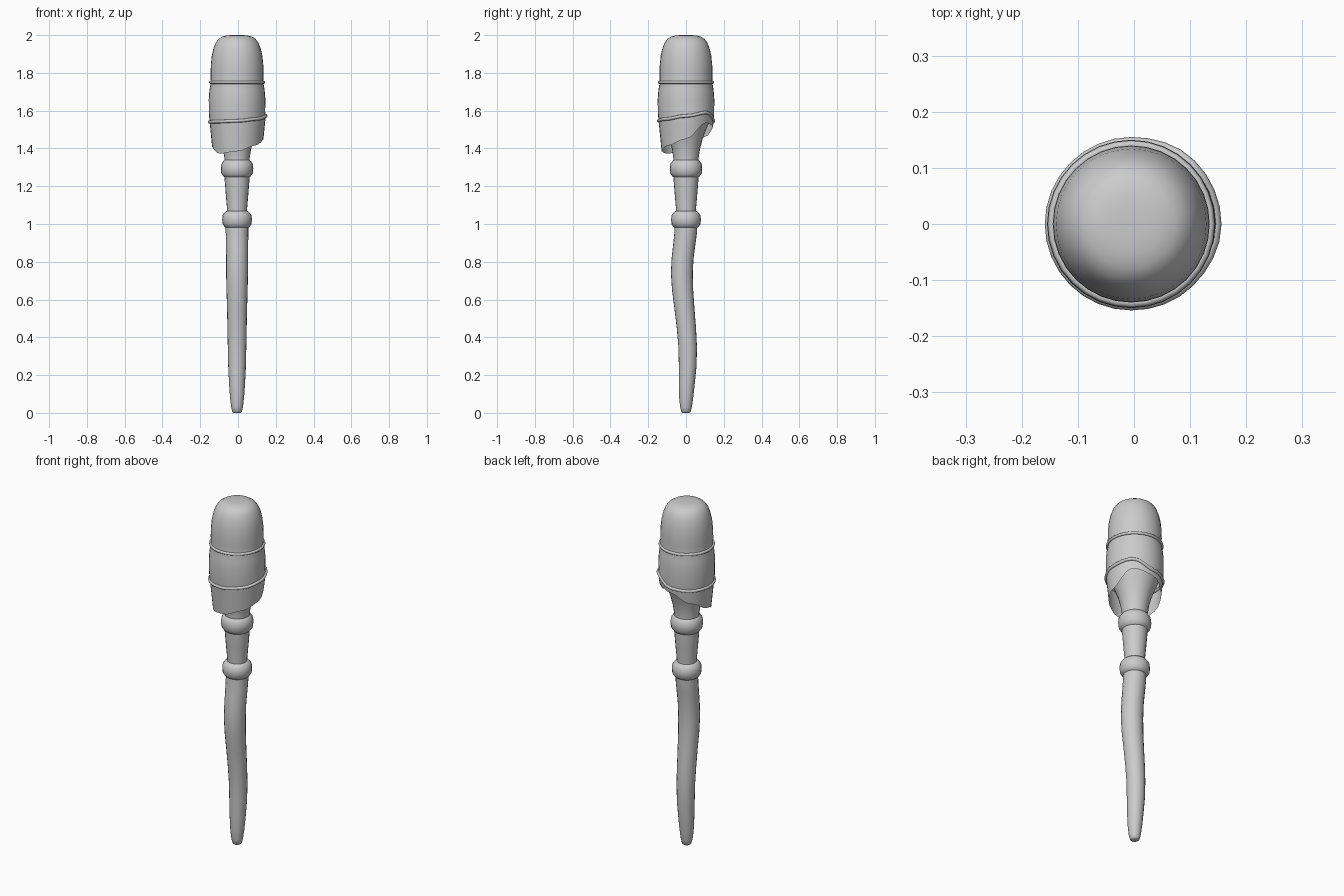
import bpy, bmesh, math

if "Cube" in bpy.data.objects:
    bpy.data.objects.remove(bpy.data.objects["Cube"])

AX = -0.005   # x position of the common axis
N = 20        # sides of every round part


def wave(vals, a):
    """Smooth periodic interpolation of evenly spaced values round the circle."""
    n = len(vals)
    t = (a / (2 * math.pi) * n) % n
    i = int(t) % n
    f = t - int(t)
    f = (1 - math.cos(f * math.pi)) / 2
    return vals[i] * (1 - f) + vals[(i + 1) % n] * f


def loft(name, rows, cap_start=False, cap_end=False, closed=False, n=N):
    """Skin rows; each row is a function angle -> (radius, z, y offset)."""
    bm = bmesh.new()
    rings = []
    for row in rows:
        ring = []
        for k in range(n):
            a = 2 * math.pi * k / n
            r, z, cy = row(a)
            ring.append(bm.verts.new((AX + r * math.cos(a), cy + r * math.sin(a), z)))
        rings.append(ring)
    pairs = list(zip(rings, rings[1:]))
    if closed:
        pairs.append((rings[-1], rings[0]))
    for lo, hi in pairs:
        for k in range(n):
            j = (k + 1) % n
            bm.faces.new((lo[k], lo[j], hi[j], hi[k]))
    if cap_start:
        bm.faces.new(rings[0][::-1])
    if cap_end:
        bm.faces.new(rings[-1])
    if closed:
        bmesh.ops.recalc_face_normals(bm, faces=bm.faces)
    me = bpy.data.meshes.new(name)
    bm.to_mesh(me)
    bm.free()
    ob = bpy.data.objects.new(name, me)
    bpy.context.collection.objects.link(ob)
    bpy.ops.object.select_all(action='DESELECT')
    ob.select_set(True)
    bpy.context.view_layer.objects.active = ob
    bpy.ops.object.shade_smooth_by_angle(angle=math.radians(50))
    return ob


def fixed(z, r, cy=0.0):
    return lambda a: (r, z, cy)


def band(name, radius, height, thick):
    """Cord whose radius and height may vary round the head."""
    rows = []
    for i in range(8):
        t = 2 * math.pi * i / 8
        rows.append(lambda a, t=t: (radius(a) + thick * math.cos(t),
                                    height(a) + thick * math.sin(t), 0))
    return loft(name, rows, closed=True, n=32)


# Curved grip: z, radius, sideways sway
grip = [(0, .018, 0), (.006, .025, 0), (.03, .031, 0), (.08, .037, .001),
        (.15, .042, .004), (.25, .047, .009), (.35, .049, .009),
        (.45, .051, .002), (.55, .053, -.008), (.65, .056, -.018),
        (.74, .058, -.022), (.82, .058, -.018), (.90, .059, -.008),
        (.96, .060, -.001), (1.02, .060, 0)]
loft("grip", [fixed(*p) for p in grip], cap_start=True, cap_end=True)

# Neck that flares up into the head
neck = [(1.02, .052), (1.08, .053), (1.16, .060), (1.25, .067), (1.35, .067),
        (1.40, .075), (1.45, .088), (1.50, .107), (1.55, .127), (1.59, .139)]
loft("neck", [fixed(*p) for p in neck], cap_start=True, cap_end=True)

# Two turned collars
for name, z, r, h in (("lower_collar", 1.023, .079, .046), ("upper_collar", 1.293, .086, .050)):
    prof = [(-1, .70), (-.82, .84), (-.5, .97), (0, 1), (.5, .97), (.82, .84), (1, .70)]
    loft(name, [fixed(z + h * u, r * v) for u, v in prof], cap_start=True, cap_end=True)


# Heights round the head (every 45 degrees, from +x through +y)
def cord_z(a):
    return wave((1.572, 1.59, 1.545, 1.538, 1.540, 1.542, 1.546, 1.556), a)


def hem_z(a):
    return wave((1.45, 1.535, 1.515, 1.46, 1.41, 1.372, 1.385, 1.415), a)


def cord_r(a):
    return wave((.152, .151, .146, .145, .145, .145, .145, .147), a)


def hem_row(t):
    def row(a):
        z = cord_z(a) * (1 - t) + hem_z(a) * t
        drop = cord_z(a) - z
        return cord_r(a) - .10 * drop, z, 0
    return row


# Cloth head: slanted loose hem, wrapped middle and domed top
body = [(1.66, .150), (1.71, .146), (1.75, .139), (1.79, .140),
        (1.84, .139), (1.89, .134), (1.93, .125), (1.96, .113), (1.98, .098),
        (1.992, .079), (1.998, .055), (2.0, .03)]
rows = [hem_row(t) for t in (1, .75, .5, .25, 0)]
rows.append(lambda a: (.149, cord_z(a) * .5 + .81, 0))
rows += [fixed(*p) for p in body]
loft("cloth_head", rows, cap_end=True, n=32)

# Binding cords
band("upper_cord", lambda a: .141, lambda a: 1.75, .008)
band("lower_cord", cord_r, cord_z, .009)
